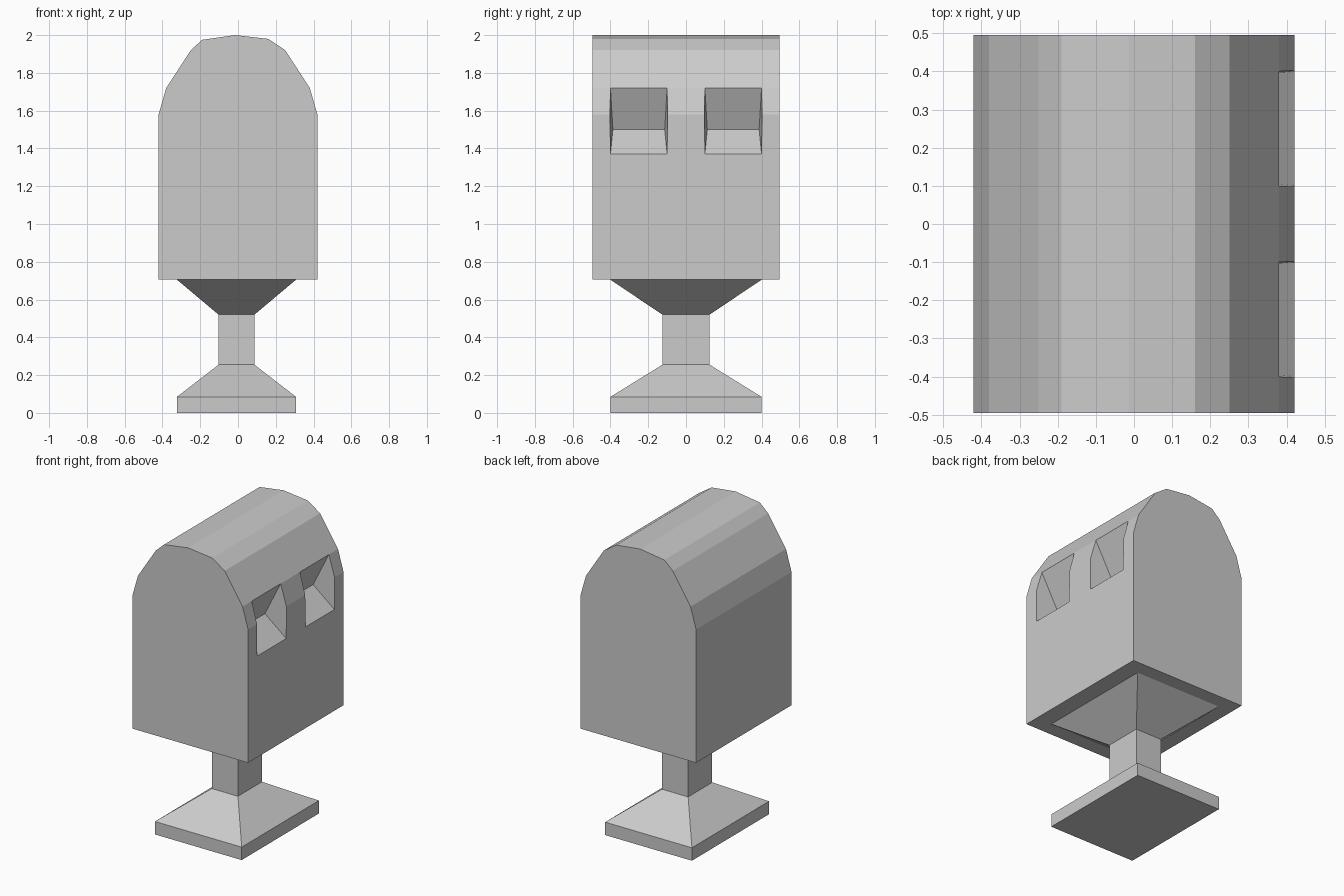
import bpy, bmesh

cube = bpy.data.objects.get("Cube")
if cube:
    bpy.data.objects.remove(cube, do_unlink=True)

grey = bpy.data.materials.new("grey_paint")
grey.use_nodes = True
colour = (0.6, 0.6, 0.6, 1)
grey.diffuse_color = colour
grey.node_tree.nodes["Principled BSDF"].inputs["Base Color"].default_value = colour


def loft(name, rings, cap_end=True):
    """Join matching rings of points with faces and cap the ends."""
    bm = bmesh.new()
    loops = [[bm.verts.new(p) for p in ring] for ring in rings]
    for a, b in zip(loops, loops[1:]):
        for i in range(len(a)):
            j = (i + 1) % len(a)
            bm.faces.new((a[i], a[j], b[j], b[i]))
    bm.faces.new(loops[0][::-1])
    if cap_end:
        bm.faces.new(loops[-1])
    bmesh.ops.recalc_face_normals(bm, faces=bm.faces)
    mesh = bpy.data.meshes.new(name)
    bm.to_mesh(mesh)
    bm.free()
    mesh.materials.append(grey)
    obj = bpy.data.objects.new(name, mesh)
    bpy.context.collection.objects.link(obj)
    return obj


# Pedestal: square foot, narrow stem and flared collar (height, half width, half depth)
levels = [(0, 0.315, 0.4), (0.085, 0.315, 0.4), (0.255, 0.095, 0.125),
          (0.52, 0.095, 0.125), (0.705, 0.315, 0.4)]
corners = [(-1, -1), (1, -1), (1, 1), (-1, 1)]
loft("pedestal", [[(sx * w - 0.008, sy * d, z) for sx, sy in corners]
                  for z, w, d in levels])

# Box body with arched roof
arch = [(-0.42, 0.705), (0.42, 0.705), (0.42, 1.58), (0.38, 1.72), (0.25, 1.92),
        (0.16, 1.98), (-0.015, 2.0), (-0.19, 1.975), (-0.25, 1.92), (-0.38, 1.72),
        (-0.42, 1.58)]
body = loft("box_body", [[(x, y, z) for x, z in arch] for y in (-0.495, 0.495)])

# Two wedge pockets cut into the left side, tapering to an inner edge
inner, top, bottom = (0.275, 1.5), (0.38, 1.72), (0.42, 1.37)
inner_half, outer_half, reach = 0.137, 0.15, 2


def extend(a, b):
    return a + reach * (b - a)


for centre in (-0.25, 0.25):
    rings = []
    for side in (-1, 1):
        wide = extend(inner_half, outer_half)
        ring = [(inner[0], centre + side * inner_half, inner[1])]
        for px, pz in (top, bottom):
            ring.append((extend(inner[0], px), centre + side * wide, extend(inner[1], pz)))
        rings.append(ring)
    cutter = loft("pocket_cutter", rings)
    cutter.hide_render = True
    cut = body.modifiers.new("pocket", "BOOLEAN")
    cut.operation = "DIFFERENCE"
    cut.solver = "EXACT"
    cut.object = cutter
    bpy.context.view_layer.objects.active = body
    bpy.ops.object.modifier_apply(modifier=cut.name)
    bpy.data.objects.remove(cutter, do_unlink=True)
